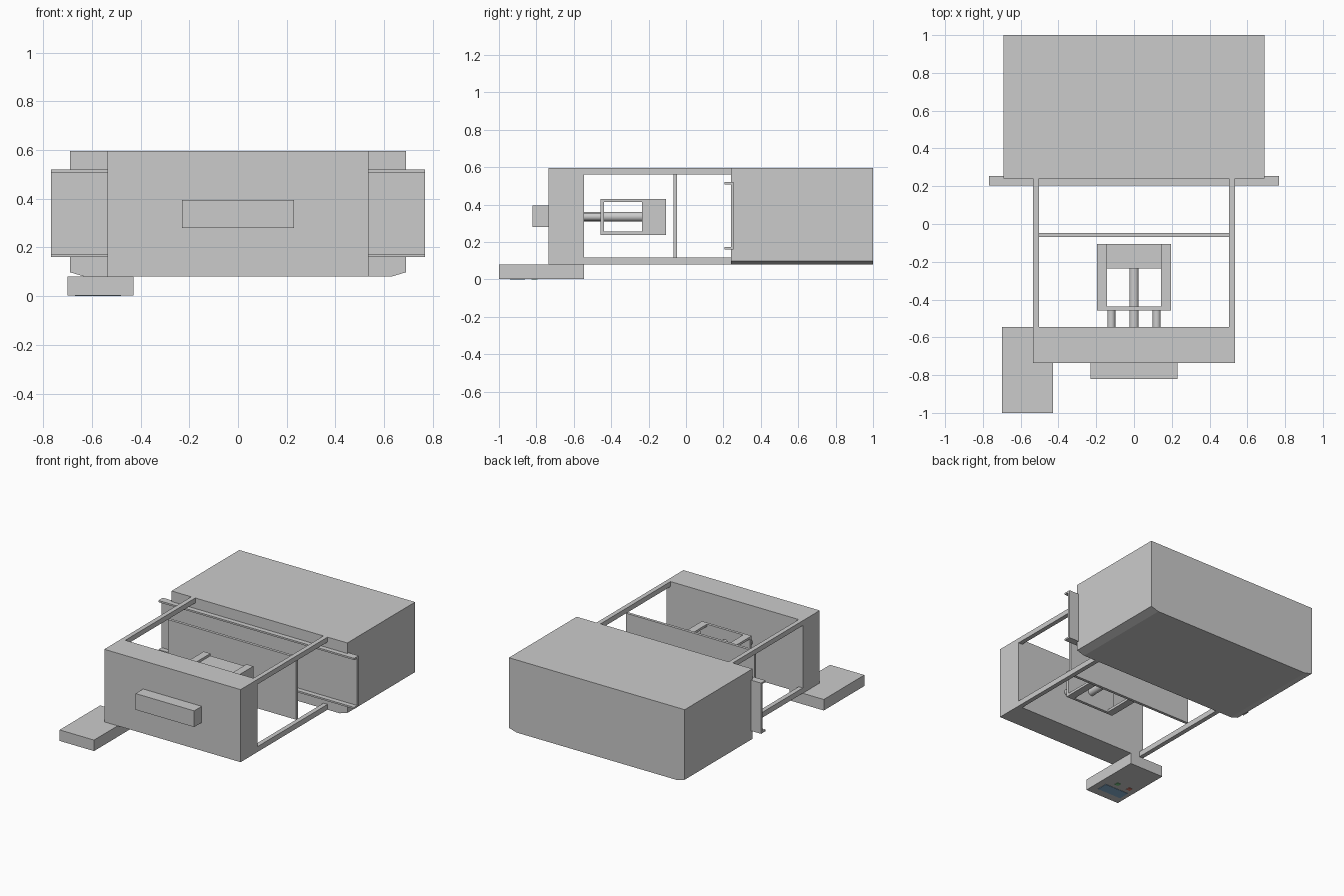
import bpy, bmesh, math

if "Cube" in bpy.data.objects:
    bpy.data.objects.remove(bpy.data.objects["Cube"])


def box(name, x, y, z, colour=None):
    """Box from (min, max) ranges on each axis."""
    bm = bmesh.new()
    bmesh.ops.create_cube(bm, size=1)
    for v in bm.verts:
        v.co = [r[0] + (c + 0.5) * (r[1] - r[0]) for c, r in zip(v.co, (x, y, z))]
    return finish(name, bm, colour)


def extrude_profile(name, points, axis_map, depth):
    """Closed 2D profile extruded along the remaining axis."""
    bm = bmesh.new()
    face = bm.faces.new([bm.verts.new(axis_map(a, b, depth[0])) for a, b in points])
    ext = bmesh.ops.extrude_face_region(bm, geom=[face])["geom"]
    for v in ext:
        if isinstance(v, bmesh.types.BMVert):
            v.co += _vec(axis_map(0, 0, depth[1])) - _vec(axis_map(0, 0, depth[0]))
    bmesh.ops.recalc_face_normals(bm, faces=bm.faces)
    return finish(name, bm)


def _vec(t):
    from mathutils import Vector
    return Vector(t)


def finish(name, bm, colour=None):
    mesh = bpy.data.meshes.new(name)
    bm.to_mesh(mesh)
    bm.free()
    obj = bpy.data.objects.new(name, mesh)
    bpy.context.collection.objects.link(obj)
    if colour:
        mat = bpy.data.materials.new(name + "_colour")
        mat.diffuse_color = (*colour, 1)
        mat.use_nodes = True
        mat.node_tree.nodes["Principled BSDF"].inputs["Base Color"].default_value = mat.diffuse_color
        mesh.materials.append(mat)
    return obj


def rod(name, x, y, z, radius):
    """Round rod running along y."""
    bpy.ops.mesh.primitive_cylinder_add(
        vertices=32, radius=radius, depth=y[1] - y[0],
        location=(x, (y[0] + y[1]) / 2, z), rotation=(math.pi / 2, 0, 0))
    bpy.context.object.name = name
    bpy.ops.object.shade_smooth_by_angle()


# Rear housing with chamfered lower edges
extrude_profile("rear_housing",
                [(-0.63, 0.08), (0.63, 0.08), (0.69, 0.098), (0.69, 0.595),
                 (-0.69, 0.595), (-0.69, 0.098)],
                lambda a, b, d: (a, d, b), (0.24, 1.0))

# Mounting channel, C section open to the front
extrude_profile("mounting_channel",
                [(0.205, 0.16), (0.255, 0.16), (0.255, 0.52), (0.205, 0.52),
                 (0.205, 0.508), (0.24, 0.508), (0.24, 0.172), (0.205, 0.172)],
                lambda a, b, d: (d, a, b), (-0.768, 0.768))

# Front block and handle
box("front_block", (-0.535, 0.535), (-0.735, -0.545), (0.08, 0.595))
box("front_handle", (-0.23, 0.23), (-0.82, -0.735), (0.28, 0.395))

# Frame rails and divider
for side in (-1, 1):
    x = sorted((side * 0.503, side * 0.535))
    tag = "left" if side < 0 else "right"
    box(f"{tag}_top_rail", x, (-0.545, 0.24), (0.56, 0.595))
    box(f"{tag}_bottom_rail", x, (-0.545, 0.24), (0.08, 0.118))
box("divider", (-0.503, 0.503), (-0.068, -0.048), (0.118, 0.56))

# Inner carriage: block, front plate and four side strips
box("carriage_block", (-0.195, 0.195), (-0.236, -0.107), (0.256, 0.414))
box("carriage_plate", (-0.195, 0.195), (-0.458, -0.438), (0.238, 0.43))
for side in (-1, 1):
    x = sorted((side * 0.142, side * 0.195))
    tag = "left" if side < 0 else "right"
    box(f"{tag}_upper_strip", x, (-0.438, -0.107), (0.414, 0.43))
    box(f"{tag}_lower_strip", x, (-0.438, -0.107), (0.238, 0.256))
    rod(f"{tag}_support_rod", side * 0.12, (-0.545, -0.458), 0.335, 0.021)
rod("centre_rod", 0, (-0.545, -0.236), 0.335, 0.025)

# Control pad, with its display and buttons on the underside
box("control_pad", (-0.70, -0.43), (-1.0, -0.545), (0.002, 0.08))
box("pad_display", (-0.67, -0.48), (-0.94, -0.86), (0, 0.002), (0.25, 0.45, 0.65))
box("pad_green_button", (-0.555, -0.525), (-0.825, -0.795), (0, 0.002), (0.2, 0.6, 0.25))
box("pad_red_button", (-0.655, -0.625), (-0.825, -0.795), (0, 0.002), (0.7, 0.2, 0.15))
